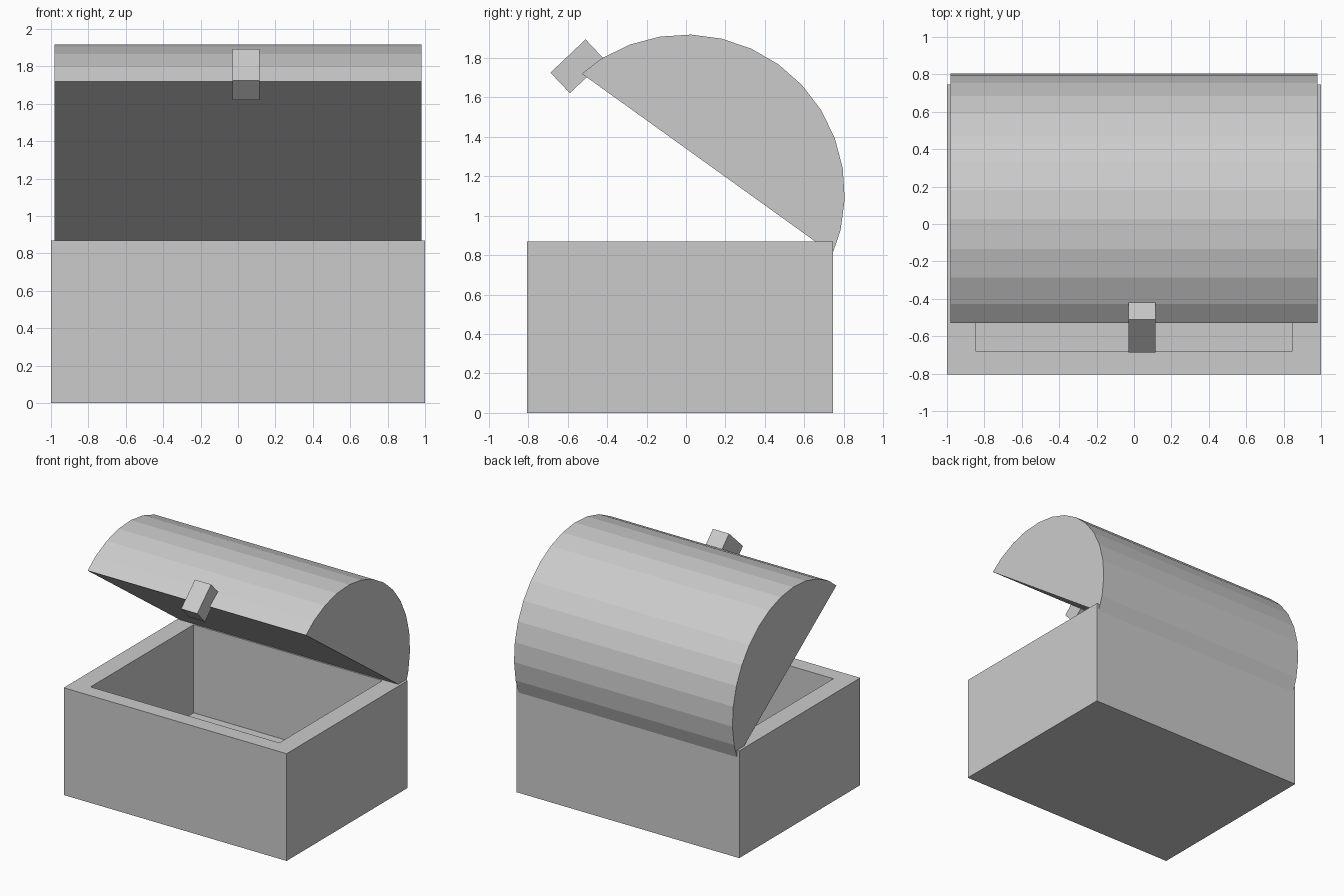
import bpy
import bmesh
import math
from mathutils import Matrix, Vector

default = bpy.data.objects.get("Cube")
if default:
    bpy.data.objects.remove(default, do_unlink=True)

# One plain grey for the whole chest
GREY = (0.6, 0.6, 0.6, 1.0)
grey = bpy.data.materials.new("plain grey")
grey.use_nodes = True
grey.diffuse_color = GREY
grey.node_tree.nodes["Principled BSDF"].inputs["Base Color"].default_value = GREY


def finish(name, bm):
    """Turn a bmesh into a flat-shaded object."""
    bmesh.ops.recalc_face_normals(bm, faces=bm.faces)
    mesh = bpy.data.meshes.new(name)
    bm.to_mesh(mesh)
    bm.free()
    mesh.materials.append(grey)
    obj = bpy.data.objects.new(name, mesh)
    bpy.context.collection.objects.link(obj)
    return obj


def block(size, centre, tilt=0.0):
    """A box tilted about the x axis."""
    bm = bmesh.new()
    matrix = (Matrix.Translation(centre) @ Matrix.Rotation(tilt, 4, 'X')
              @ Matrix.Diagonal((*size, 1.0)))
    bmesh.ops.create_cube(bm, size=1.0, matrix=matrix)
    return bm


# Chest body: a box whose top is inset to a rim and pushed down to a floor
FRONT, BACK, HEIGHT = -0.805, 0.745, 0.87
INNER_X, INNER_FRONT, INNER_BACK, FLOOR = 0.847, -0.68, 0.642, 0.155
bm = block((2.0, BACK - FRONT, HEIGHT), (0, (FRONT + BACK) / 2, HEIGHT / 2))
top = max(bm.faces, key=lambda f: f.calc_center_median().z)
bmesh.ops.inset_region(bm, faces=[top], thickness=0.1)
for v in top.verts:
    v.co.x = math.copysign(INNER_X, v.co.x)
    v.co.y = INNER_FRONT if v.co.y < 0 else INNER_BACK
well = bmesh.ops.extrude_discrete_faces(bm, faces=[top])["faces"][0]
for v in well.verts:
    v.co.z = FLOOR
finish("chest_body", bm)

# Lid: a 32-sided barrel cut along a chord, then swung open
RADIUS, CHORD, SWING = 0.807, 0.187, math.radians(-35.7)
bm = bmesh.new()
bmesh.ops.create_cone(bm, cap_ends=True, segments=32, radius1=RADIUS,
                      radius2=RADIUS, depth=1.96,
                      matrix=Matrix.Rotation(math.pi / 2, 4, 'Y'))
cut = bmesh.ops.bisect_plane(bm, geom=bm.verts[:] + bm.edges[:] + bm.faces[:],
                             plane_co=Vector((0, 0, CHORD)),
                             plane_no=Vector((0, 0, 1)), clear_inner=True)
rim = [e for e in cut["geom_cut"] if isinstance(e, bmesh.types.BMEdge)]
bmesh.ops.holes_fill(bm, edges=rim, sides=0)
bm.transform(Matrix.Translation((0, -0.002, 1.111))
             @ Matrix.Rotation(SWING, 4, 'X'))
finish("lid", bm)

# Latch: small block on the front edge of the lid
finish("latch", block((0.145, 0.143, 0.245), (0.043, -0.549, 1.757),
                      math.radians(-46.5)))
